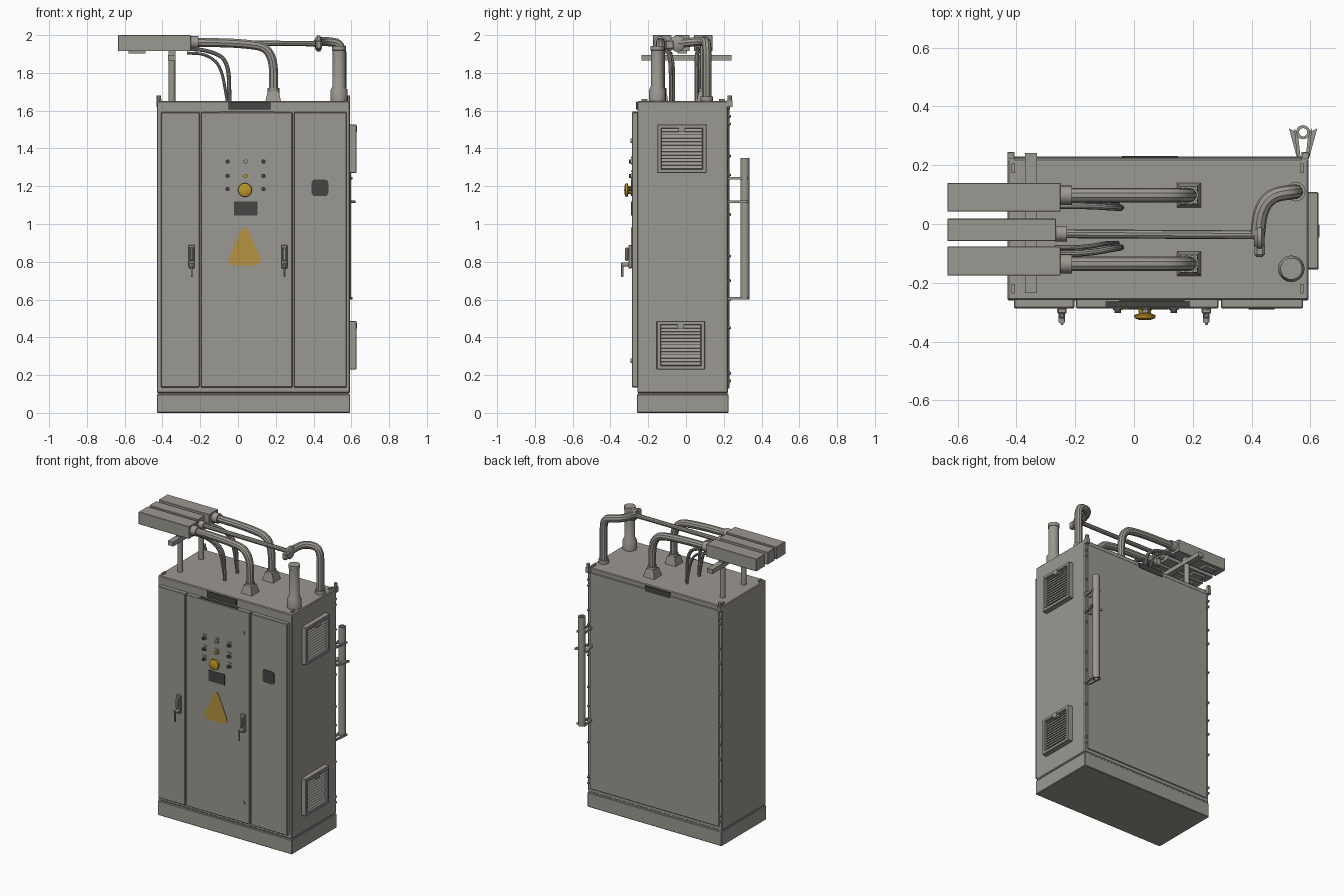
import bpy, bmesh, math
from mathutils import Vector, Matrix

cube = bpy.data.objects.get("Cube")
if cube:
    bpy.data.objects.remove(cube, do_unlink=True)


def material(name, rgb):
    m = bpy.data.materials.new(name)
    m.use_nodes = True
    color = (*rgb, 1)
    m.diffuse_color = color
    m.node_tree.nodes["Principled BSDF"].inputs["Base Color"].default_value = color
    return m


GREY = material("warm grey paint", (0.33, 0.315, 0.285))
DARK = material("dark grey", (0.06, 0.062, 0.054))
YELLOW = material("sign yellow", (0.46, 0.29, 0.05))
AMBER = material("button amber", (0.52, 0.31, 0.02))


def finish(name, bm, mat, smooth=False):
    bmesh.ops.recalc_face_normals(bm, faces=bm.faces)
    me = bpy.data.meshes.new(name)
    bm.to_mesh(me)
    bm.free()
    me.materials.append(mat)
    if smooth:
        me.shade_smooth()
        me.set_sharp_from_angle(angle=math.radians(35))
    ob = bpy.data.objects.new(name, me)
    bpy.context.scene.collection.objects.link(ob)
    return ob


def box(name, x, y, z, mat=GREY, bevel=0, taper=1, tilt=0):
    """Box from (min, max) ranges; taper scales the top, tilt turns it about y."""
    size = Vector((x[1] - x[0], y[1] - y[0], z[1] - z[0]))
    mid = Vector((sum(x), sum(y), sum(z))) / 2
    bm = bmesh.new()
    bmesh.ops.create_cube(bm, size=1)
    for v in bm.verts:
        if v.co.z > 0:
            v.co.x *= taper
            v.co.y *= taper
    bm.transform(Matrix.Translation(mid) @ Matrix.Rotation(tilt, 4, 'Y') @ Matrix.Diagonal((*size, 1)))
    if bevel:
        bmesh.ops.bevel(bm, geom=bm.edges[:], offset=bevel, segments=1, affect='EDGES')
    return finish(name, bm, mat)


def lathe(name, profile, loc, axis=(0, 0, 1), mat=GREY, steps=20):
    """Revolve (radius, height) points round an axis through loc."""
    bm = bmesh.new()
    vs = [bm.verts.new((r, 0, h)) for r, h in profile]
    es = [bm.edges.new(p) for p in zip(vs, vs[1:])]
    bmesh.ops.spin(bm, geom=vs + es, cent=(0, 0, 0), axis=(0, 0, 1), angle=math.tau, steps=steps)
    bmesh.ops.remove_doubles(bm, verts=bm.verts, dist=0.0002)
    turn = Vector((0, 0, 1)).rotation_difference(Vector(axis)).to_matrix().to_4x4()
    bm.transform(Matrix.Translation(loc) @ turn)
    return finish(name, bm, mat, True)


def rod(name, r, length, loc, axis=(0, 0, 1), mat=GREY, steps=16):
    return lathe(name, [(0, 0), (r, 0), (r, length), (0, length)], loc, axis, mat, steps)


def rounded(points, radius, closed=False, n=7):
    """Replace corners of a path by short curves."""
    p = [Vector(q) for q in points]
    out = []
    for i, c in enumerate(p):
        if not closed and i in (0, len(p) - 1):
            out.append(c)
            continue
        a, b = p[i - 1] - c, p[(i + 1) % len(p)] - c
        a = c + a.normalized() * min(radius, a.length * 0.49)
        b = c + b.normalized() * min(radius, b.length * 0.49)
        for k in range(n + 1):
            t = k / n
            out.append(a * (1 - t) ** 2 + c * 2 * t * (1 - t) + b * t * t)
    return out


def pipe(name, points, r, bend, mat=GREY):
    cu = bpy.data.curves.new(name, 'CURVE')
    cu.dimensions = '3D'
    cu.bevel_depth = r
    cu.bevel_resolution = 3
    cu.use_fill_caps = True
    pts = rounded(points, bend)
    sp = cu.splines.new('POLY')
    sp.points.add(len(pts) - 1)
    for s, q in zip(sp.points, pts):
        s.co = (*q, 1)
    tmp = bpy.data.objects.new(name + "_path", cu)
    bpy.context.scene.collection.objects.link(tmp)
    me = bpy.data.meshes.new_from_object(tmp.evaluated_get(bpy.context.evaluated_depsgraph_get()))
    bm = bmesh.new()
    bm.from_mesh(me)
    bpy.data.objects.remove(tmp, do_unlink=True)
    return finish(name, bm, mat, True)


def prism(name, points, push, mat=GREY):
    bm = bmesh.new()
    face = bm.faces.new([bm.verts.new(p) for p in points])
    ext = bmesh.ops.extrude_face_region(bm, geom=[face], use_keep_orig=True)
    bmesh.ops.translate(bm, vec=push, verts=[g for g in ext["geom"] if isinstance(g, bmesh.types.BMVert)])
    return finish(name, bm, mat)


# Cabinet shell, plinth, doors and back panel
box("plinth", (-0.43, 0.593), (-0.26, 0.226), (0, 0.1), bevel=0.004)
box("plinth_gap", (-0.424, 0.587), (-0.254, 0.22), (0.095, 0.11))
box("cabinet_body", (-0.43, 0.593), (-0.258, 0.222), (0.105, 1.65), bevel=0.005)
box("back_panel", (-0.41, 0.573), (0.22, 0.229), (0.13, 1.62), bevel=0.003)
for name, x in (("left_door", (-0.408, -0.203)), ("middle_door", (-0.197, 0.288)), ("right_door", (0.296, 0.575))):
    box(name, x, (-0.287, -0.25), (0.135, 1.592), bevel=0.004)
box("front_top_grille", (-0.05, 0.172), (-0.266, -0.257), (1.605, 1.645), DARK)
box("door_top_strip", (-0.097, 0.19), (-0.283, -0.262), (1.59, 1.596), DARK)
box("back_top_grille", (-0.04, 0.15), (0.224, 0.232), (1.605, 1.642), DARK)

# Hinge studs along the rear edges and lifting lugs on the roof
for x in (-0.419, 0.582):
    for z in (0.17, 0.21, 0.45, 0.6, 0.7, 0.83, 1.05, 1.26, 1.36, 1.53, 1.57):
        lathe("rear_stud", [(0, 0), (0.009, 0), (0.009, 0.008), (0.005, 0.017), (0, 0.017)],
              (x, 0.222, z), (0, 1, 0), steps=8)
    rod("corner_lug", 0.012, 0.03, (x, 0.232, 1.65), steps=8)
    box("lug_bracket", (x - 0.012, x + 0.012), (0.215, 0.245), (1.62, 1.655))
    for y in (0.19, -0.22):
        box("roof_clip", (x * 0.98 - 0.006, x * 0.98 + 0.006), (y - 0.016, y + 0.016), (1.645, 1.662))

# Side louvres
for y0, y1, z0, z1 in ((-0.152, 0.108, 1.27, 1.528), (-0.155, 0.1, 0.23, 0.487)):
    w = 0.022
    for name, y, z in (("vent_frame_bottom", (y0, y1), (z0, z0 + w)), ("vent_frame_top", (y0, y1), (z1 - w, z1)),
                       ("vent_frame_front", (y0, y0 + w), (z0, z1)), ("vent_frame_rear", (y1 - w, y1), (z0, z1))):
        box(name, (0.585, 0.627), y, z, bevel=0.003)
    box("vent_backing", (0.59, 0.6), (y0 + 0.01, y1 - 0.01), (z0 + 0.01, z1 - 0.01), DARK)
    count = 12
    pitch = (z1 - z0 - 2 * w) / count
    for i in range(count):
        z = z0 + w + pitch * (i + 0.5)
        box("vent_slat", (0.605, 0.609), (y0 + w, y1 - w), (z - 0.009, z + 0.009), tilt=-0.5)
    mid = (y0 + y1) / 2
    box("vent_tab", (0.605, 0.63), (mid - 0.018, mid + 0.018), (z1 - 0.04, z1 - 0.008))

# Door handles with keys, and door locks
for x in (-0.245, 0.246):
    box("handle_plate", (x - 0.016, x + 0.016), (-0.305, -0.285), (0.765, 0.89), bevel=0.004)
    box("handle_grip", (x - 0.01, x + 0.01), (-0.322, -0.304), (0.805, 0.875), bevel=0.005)
    rod("handle_lock", 0.011, 0.035, (x, -0.3, 0.785), (0, -1, 0))
    box("handle_key", (x - 0.005, x + 0.005), (-0.343, -0.332), (0.72, 0.795), bevel=0.002)
for z in (0.275, 1.44):
    rod("door_lock", 0.012, 0.008, (0.242, -0.285, z), (0, -1, 0))

# Controls and signs on the doors
for i, x in enumerate((-0.055, 0.04, 0.135)):
    for j, z in enumerate((1.33, 1.255, 1.185)):
        if (i, j) == (1, 2):
            continue
        rod("control_collar", 0.016, 0.006, (x, -0.286, z), (0, -1, 0))
        mat = AMBER if (i, j) == (1, 1) else GREY if i == 1 else DARK
        rod("control_knob", 0.011, 0.016, (x, -0.286, z), (0, -1, 0), mat)
        box("control_label", (x - 0.015, x + 0.015), (-0.29, -0.286), (z + 0.02, z + 0.027))
lathe("stop_button", [(0, 0), (0.024, 0), (0.02, 0.018), (0.037, 0.024), (0.035, 0.034), (0.02, 0.04), (0, 0.041)],
      (0.037, -0.286, 1.18), (0, -1, 0), AMBER)
box("name_plate", (-0.02, 0.102), (-0.291, -0.286), (1.045, 1.118), DARK)
sign = rounded([(0.39, -0.286, 1.148), (0.478, -0.286, 1.148), (0.478, -0.286, 1.235), (0.39, -0.286, 1.235)], 0.02, True)
prism("door_badge", sign, (0, -0.005, 0), DARK)
sign = rounded([(-0.065, -0.286, 0.78), (0.135, -0.286, 0.78), (0.036, -0.286, 1.01)], 0.06, True)
prism("warning_sign", sign, (0, -0.004, 0), YELLOW)

# Rear tube and its brackets
lathe("rear_tube", [(0.024, 0), (0.024, 0.75), (0.014, 0.75), (0.014, 0), (0.024, 0)], (0.575, 0.312, 0.6))
for z in (0.6, 1.11, 1.235):
    for s in (-1, 1):
        reach = 0.048 if z == 1.11 else 0.03
        prism("tube_bracket", [(0.575 + s * 0.008, 0.222, z), (0.575 + s * 0.02, 0.222, z),
                               (0.575 + s * reach, 0.325, z), (0.575 + s * 0.018, 0.31, z)], (0, 0, 0.014))

# Roof support: two posts and a crossbar
box("crossbar", (-0.37, -0.33), (-0.235, 0.242), (1.865, 1.895))
for y in (-0.13, 0.1):
    rod("support_post", 0.018, 0.23, (-0.35, y, 1.645))
    box("post_head", (-0.368, -0.332), (y - 0.02, y + 0.02), (1.89, 1.918))

# Three terminal boxes with their pipes
for y0, y1, x1 in ((-0.175, -0.077, -0.25), (-0.058, 0.018, -0.265), (0.043, 0.14, -0.25)):
    box("terminal_box", (-0.635, x1), (y0, y1), (1.915, 2.0), bevel=0.002)
    mid = (y0 + y1) / 2
    box("box_foot", (-0.58, -0.49), (mid - 0.025, mid + 0.025), (1.902, 1.918))
for y in (-0.135, 0.098):
    pipe("large_pipe", [(-0.26, y, 1.962), (0.02, y, 1.958), (0.188, y, 1.93), (0.188, y, 1.66)], 0.025, 0.17)
    rod("pipe_collar", 0.033, 0.045, (-0.255, y, 1.962), (1, 0, 0))
    box("pipe_foot", (0.145, 0.228), (y - 0.042, y + 0.042), (1.648, 1.705), taper=0.7)
    rod("foot_ring", 0.031, 0.03, (0.188, y, 1.69))
for y, end in ((0.062, 0.055), (-0.1, -0.08)):
    pipe("small_pipe", [(-0.27, y, 1.928), (-0.16, y, 1.92), (-0.05, end, 1.87), (-0.045, end, 1.64)], 0.011, 0.11)
    pipe("thin_pipe", [(-0.27, y + 0.02, 1.905), (-0.17, y + 0.02, 1.9), (-0.09, end + 0.015, 1.84),
                       (-0.055, end + 0.015, 1.64)], 0.008, 0.09)

# Long crossing pipe with flange and swan neck
pipe("long_pipe", [(-0.27, -0.033, 1.958), (0.43, -0.037, 1.955)], 0.015, 0.05)
rod("long_pipe_collar", 0.027, 0.04, (-0.268, -0.033, 1.958), (1, 0, 0))
lathe("pipe_flange", [(0, 0), (0.028, 0), (0.043, 0.012), (0.043, 0.026), (0.026, 0.036), (0, 0.036)],
      (0.408, -0.045, 1.955), (1, 0, 0))
box("flange_lug", (0.41, 0.445), (-0.112, -0.06), (1.925, 1.975), bevel=0.008)
pipe("swan_neck", [(0.42, -0.04, 1.955), (0.43, 0.05, 1.965), (0.47, 0.1, 1.967), (0.55, 0.11, 1.955),
                   (0.55, 0.11, 1.645)], 0.025, 0.07)
rod("neck_ring", 0.033, 0.03, (0.55, 0.11, 1.645))

# Standing post on the roof
lathe("roof_post", [(0, 0), (0.045, 0), (0.045, 0.06), (0.034, 0.08), (0.034, 0.27), (0.037, 0.272),
                    (0.037, 0.295), (0, 0.295)], (0.535, -0.152, 1.648))
